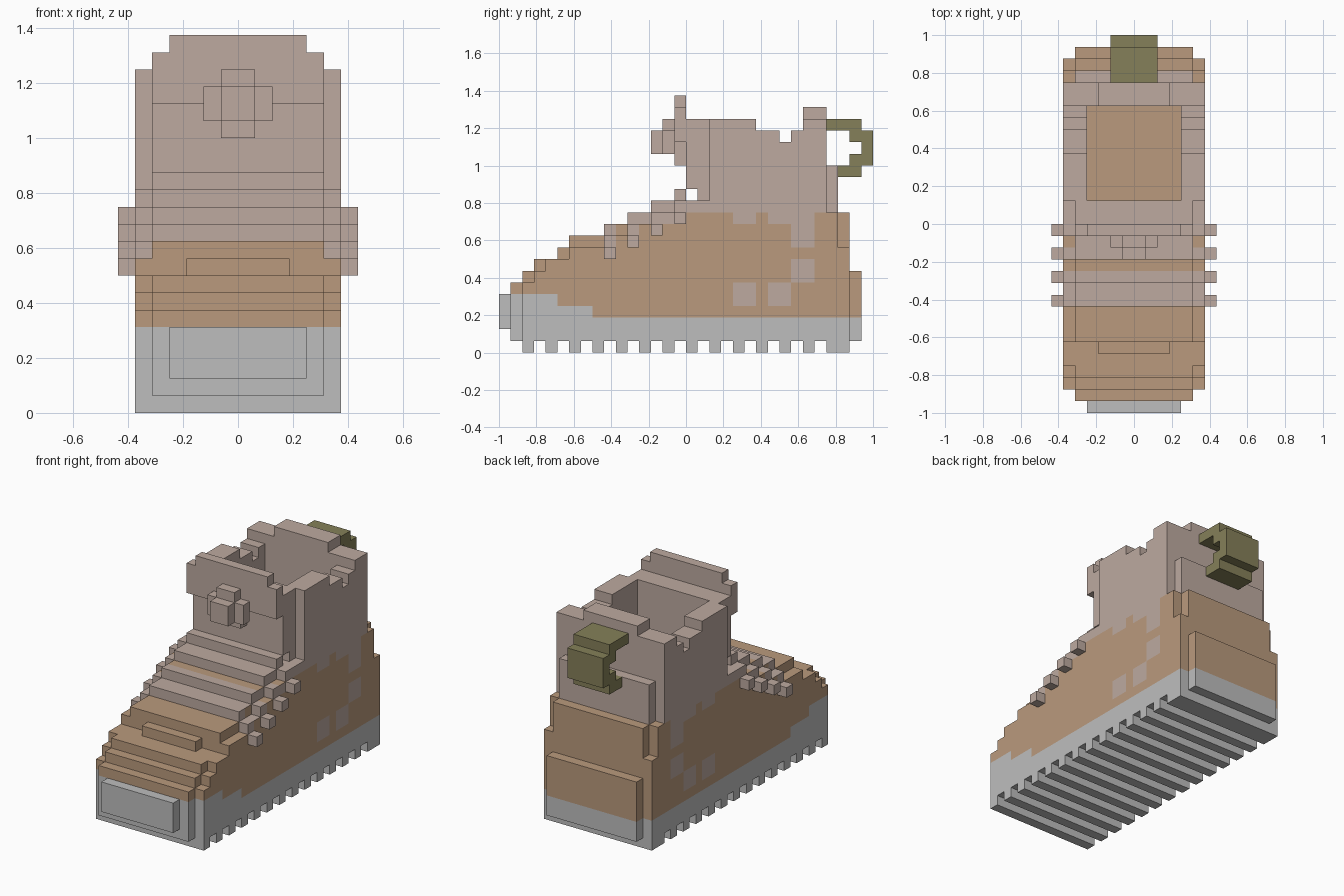
import bpy, bmesh
from mathutils import Vector

UNIT = 1 / 16

if bpy.data.objects.get("Cube"):
    bpy.data.objects.remove(bpy.data.objects["Cube"], do_unlink=True)


def material(name, rgb):
    m = bpy.data.materials.new(name)
    m.diffuse_color = (*rgb, 1)
    m.use_nodes = True
    m.node_tree.nodes["Principled BSDF"].inputs["Base Color"].default_value = (*rgb, 1)
    return m


TAN = material("tan_leather", (0.49, 0.323, 0.205))
PINK = material("dusty_pink", (0.51, 0.402, 0.352))
GREY = material("grey_rubber", (0.515, 0.515, 0.515))
OLIVE = material("olive_strap", (0.235, 0.216, 0.1))


def block(half, y0, y1, z0, z1):
    """Cells of a block that is symmetric in x."""
    return {(x, y, z) for x in range(-half, half)
            for y in range(y0, y1) for z in range(z0, z1)}


def steps(half, z0, stops, end):
    """Staircase of blocks from (start y, top z) pairs."""
    cells = set()
    ends = [s[0] for s in stops[1:]] + [end]
    for (y, top), y1 in zip(stops, ends):
        cells |= block(half, y, y1, z0, top)
    return cells


# Foot: narrow centre staircase and wider, lower sides
foot = steps(5, 1, [(-15, 6), (-14, 7), (-13, 8), (-10, 10), (-6, 11), (-4, 12), (-2, 13)], 2)
foot |= steps(6, 1, [(-14, 6), (-13, 7), (-12, 8), (-10, 9), (-6, 10), (-4, 11),
                     (-2, 12), (0, 13)], 2)
foot |= block(3, -11, -10, 8, 9)
foot |= block(6, 2, 13, 1, 12) | block(6, 13, 14, 1, 9)
foot |= block(5, 13, 14, 9, 12) | block(5, 14, 15, 1, 7)


def rubber_top(y):
    return 5 if y < -11 else 4 if y < -8 else 3


# Sole with toe bumper and tread bars
sole = {c for c in foot if c[2] < rubber_top(c[1])}
upper = foot - sole
sole |= block(4, -16, -15, 2, 5)
for y in range(-14, 14, 2):
    sole |= block(6, y, y + 1, 0, 1)
sole |= block(6, 13, 14, 0, 1)

# Ankle shaft with uneven rim, hollow inside
shaft = steps(6, 12, [(2, 20), (6, 19), (8, 18), (9, 19), (10, 20)], 12)
shaft |= block(3, 10, 12, 20, 21)
shaft -= block(4, 2, 10, 12, 22)
shaft |= block(5, 12, 13, 12, 16)

# Tongue and its folded flap
tongue = block(5, 0, 2, 14, 20) | block(5, 1, 2, 13, 14)
tongue |= block(5, -1, 0, 18, 21) | block(4, -1, 0, 21, 22)

# Knot ornament on the flap
ornament = block(1, -1, 0, 16, 18) | block(1, -2, -1, 17, 20)
ornament |= block(2, -2, -1, 17, 19) | block(1, -3, -2, 17, 19)

# Four laces, each stepping down over the sides
laces = set()
for i in range(4):
    y, z = -7 + 2 * i, 10 + i
    laces |= block(5, y, y + 1, z, z + 1)
    laces |= block(6, y, y + 1, z - 1, z) - block(5, y, y + 1, z - 1, z)
    laces |= block(7, y, y + 1, z - 2, z - 1) - block(6, y, y + 1, z - 2, z - 1)
upper -= laces

# Pull loop at the back
pull_loop = block(2, 12, 15, 19, 20) | block(2, 14, 16, 18, 19)
pull_loop |= block(2, 15, 16, 17, 18) | block(2, 14, 16, 16, 17) | block(2, 13, 15, 15, 16)

# Worn patches on both sides: y range, z range
PATCHES = [(4, 6, 4, 6), (7, 9, 4, 6), (9, 11, 6, 8), (9, 11, 9, 12),
           (4, 6, 11, 12), (7, 9, 11, 12), (-4, -1, 11, 12)]


def upper_rule(c, n):
    """Pink for the high parts, the upper instep and the side patches."""
    if c.z > 12 or (n.z > 0.5 and -6 < c.y < -4):
        return 1
    if abs(n.x) > 0.5:
        return int(any(a < c.y < b and d < c.z < e for a, b, d, e in PATCHES))
    return 0


PARTS = {
    "sole": (sole, [GREY], None),
    "upper": (upper, [TAN, PINK], upper_rule),
    "ankle_shaft": (shaft, [PINK], None),
    "tongue": (tongue, [PINK], None),
    "knot_ornament": (ornament, [PINK], None),
    "laces": (laces, [PINK], None),
    "pull_loop": (pull_loop, [OLIVE], None),
}
solid = set().union(*(p[0] for p in PARTS.values()))


def build(name, cells, mats, rule):
    """Skin the outside of a group of cells and merge flat areas."""
    bm = bmesh.new()
    corners = {}

    def vert(p):
        key = tuple(round(v) for v in p)
        if key not in corners:
            corners[key] = bm.verts.new(key)
        return corners[key]

    for cell in sorted(cells):
        centre = Vector(cell) + Vector((0.5, 0.5, 0.5))
        for axis in range(3):
            for sign in (-1, 1):
                n = Vector((0, 0, 0))
                n[axis] = sign
                if tuple(int(a + b) for a, b in zip(cell, n)) in solid:
                    continue
                u = Vector((0, 0, 0))
                u[(axis + 1) % 3] = 0.5
                v = n.cross(u)
                mid = centre + n / 2
                quad = [mid - u - v, mid + u - v, mid + u + v, mid - u + v]
                face = bm.faces.new([vert(p) for p in quad])
                face.material_index = rule(mid, n) if rule else 0
    bm.normal_update()
    bmesh.ops.dissolve_limit(bm, angle_limit=0.01, verts=bm.verts[:],
                             edges=bm.edges[:], delimit={'MATERIAL'})
    bmesh.ops.scale(bm, vec=(UNIT, UNIT, UNIT), verts=bm.verts[:])
    mesh = bpy.data.meshes.new(name)
    bm.to_mesh(mesh)
    bm.free()
    for m in mats:
        mesh.materials.append(m)
    bpy.context.collection.objects.link(bpy.data.objects.new(name, mesh))


for part, (cells, mats, rule) in PARTS.items():
    build(part, cells, mats, rule)
